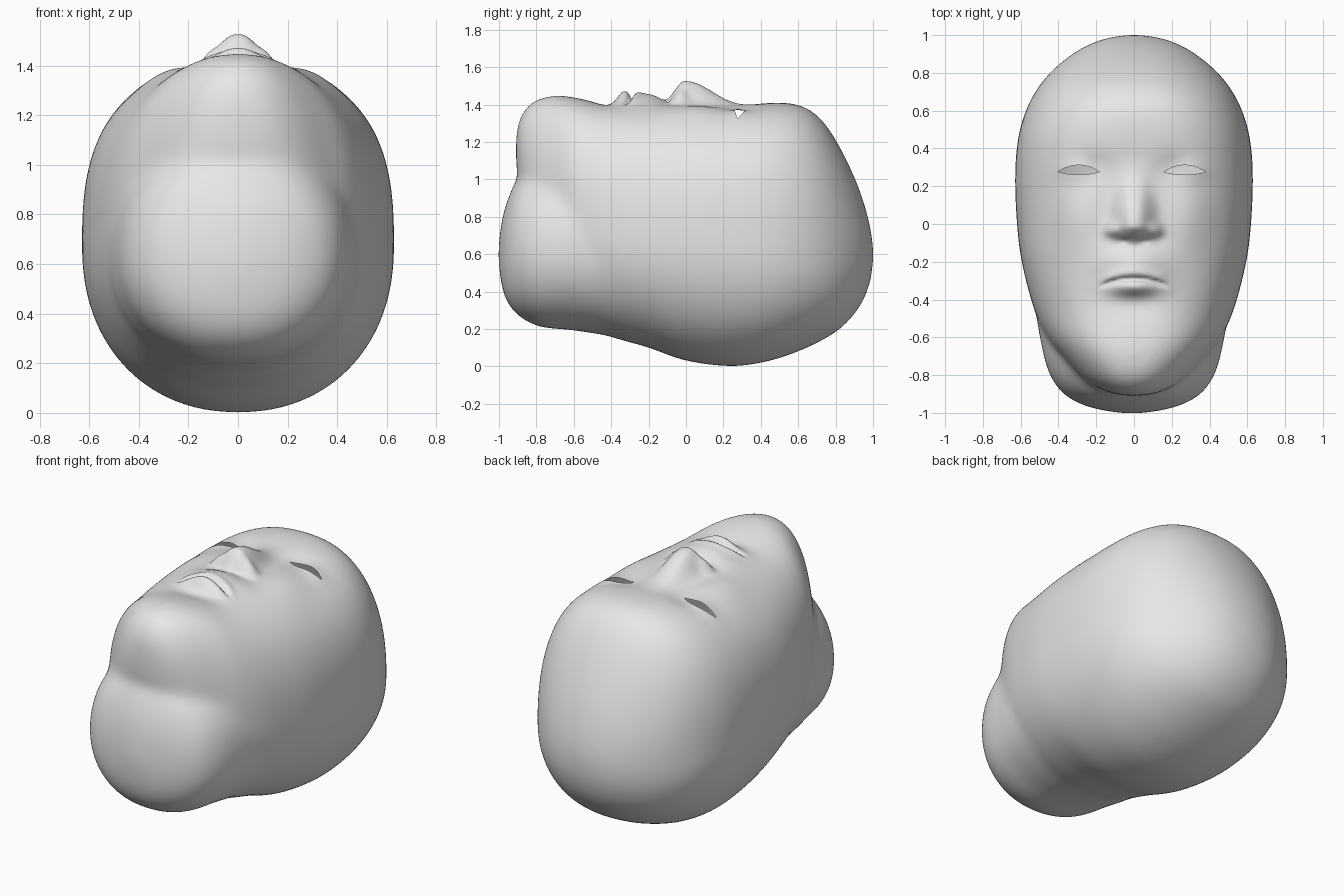
import bpy, bmesh, math
from mathutils import Vector

cube = bpy.data.objects.get("Cube")
if cube:
    bpy.data.objects.remove(cube, do_unlink=True)

grey = bpy.data.materials.new("plain_grey")
grey.use_nodes = True
grey.diffuse_color = (0.8, 0.8, 0.8, 1)
grey.node_tree.nodes["Principled BSDF"].inputs["Base Color"].default_value = grey.diffuse_color


def spline(rows, steps=6):
    """Smooth curve through rows of section values."""
    pts = [Vector(r) for r in rows]
    out = []
    for i in range(len(pts) - 1):
        a, b = pts[i], pts[i + 1]
        ta = (b - pts[max(i - 1, 0)]) * 0.5
        tb = (pts[min(i + 2, len(pts) - 1)] - a) * 0.5
        for k in range(steps):
            t = k / steps
            u = 1 - t
            out.append(a * ((1 + 2 * t) * u * u) + ta * (t * u * u)
                       + b * (t * t * (3 - 2 * t)) - tb * (t * t * u))
    return out + [pts[-1]]


def power(c, p):
    return math.copysign(abs(c) ** (2 / p), c)


def loft(bm, rows, cx, n=72):
    """Closed skin along y; row = y, half width, top, widest height, bottom, top roundness."""
    rings = []
    for y, w, top, mid, low, p in spline(rows):
        ring = []
        for i in range(n):
            a = 2 * math.pi * i / n
            c, s = math.cos(a), math.sin(a)
            q, half = (p, top - mid) if s > 0 else (2.15, mid - low)
            ring.append(bm.verts.new((cx + w * power(c, q), y, mid + half * power(s, q))))
        rings.append(ring)
    for r0, r1 in zip(rings, rings[1:]):
        for i in range(n):
            j = (i + 1) % n
            bm.faces.new((r0[i], r0[j], r1[j], r1[i]))
    bm.faces.new(rings[0])
    bm.faces.new(rings[-1])


skull = [
    (-0.91, 0.05, 1.24, 1.15, 1.08, 2.0), (-0.885, 0.155, 1.34, 1.10, 0.95, 2.1),
    (-0.815, 0.27, 1.42, 0.98, 0.75, 2.2), (-0.70, 0.38, 1.45, 0.87, 0.50, 2.35),
    (-0.60, 0.46, 1.44, 0.80, 0.33, 2.45), (-0.45, 0.53, 1.41, 0.74, 0.18, 2.5),
    (-0.20, 0.595, 1.395, 0.70, 0.10, 2.6), (0.0, 0.62, 1.385, 0.69, 0.03, 2.65),
    (0.25, 0.63, 1.39, 0.67, 0.0, 2.7), (0.45, 0.615, 1.41, 0.64, 0.03, 2.65),
    (0.60, 0.573, 1.40, 0.62, 0.08, 2.5), (0.72, 0.51, 1.325, 0.60, 0.135, 2.35),
    (0.83, 0.415, 1.16, 0.59, 0.205, 2.2), (0.93, 0.28, 0.94, 0.59, 0.32, 2.05),
    (0.985, 0.145, 0.75, 0.59, 0.45, 2.0), (1.004, 0.01, 0.61, 0.60, 0.59, 2.0)]
neck = [
    (-1.004, 0.03, 0.63, 0.60, 0.57, 2.0), (-0.988, 0.15, 0.765, 0.60, 0.44, 2.0),
    (-0.955, 0.27, 0.89, 0.61, 0.34, 2.05), (-0.89, 0.375, 1.02, 0.62, 0.265, 2.1),
    (-0.78, 0.445, 1.09, 0.63, 0.21, 2.15), (-0.62, 0.485, 1.12, 0.64, 0.195, 2.2),
    (-0.45, 0.51, 1.10, 0.63, 0.17, 2.2), (-0.25, 0.50, 1.05, 0.60, 0.15, 2.2),
    (-0.10, 0.40, 0.90, 0.58, 0.25, 2.2)]

# Head and neck, fused into one smooth skin
bm = bmesh.new()
loft(bm, skull, 0)
loft(bm, neck, -0.01)
bmesh.ops.recalc_face_normals(bm, faces=bm.faces)
mesh = bpy.data.meshes.new("head")
bm.to_mesh(mesh)
bm.free()
head = bpy.data.objects.new("head", mesh)
bpy.context.collection.objects.link(head)
bpy.ops.object.select_all(action="DESELECT")
head.select_set(True)
bpy.context.view_layer.objects.active = head

fuse = head.modifiers.new("fuse", "REMESH")
fuse.mode = "VOXEL"
fuse.voxel_size = 0.0125
soften = head.modifiers.new("soften", "SMOOTH")
soften.factor = 0.5
soften.iterations = 100
for name in ("fuse", "soften"):
    bpy.ops.object.modifier_apply(modifier=name)


def bump(x, y, cx, cy, sx, sy):
    return math.exp(-((x - cx) / sx) ** 2 - ((y - cy) / sy) ** 2)


def ease(v, a, b):
    t = min(max((v - a) / (b - a), 0), 1)
    return t * t * (3 - 2 * t)


def features(x, y):
    """Height of the facial features above the plain face."""
    ax = abs(x)
    # nose: ridge, wings and nostrils
    rise = ease(y, 0.36, 0.01)
    under = ease(y, -0.125, -0.005)
    h = (0.02 + 0.117 * rise) * rise ** 0.5 * under * math.exp(-(ax / (0.075 + 0.025 * rise)) ** 2.6)
    h += 0.035 * bump(ax, y, 0.115, -0.035, 0.04, 0.045) * ease(y, -0.1, -0.04)
    h -= 0.015 * bump(ax, y, 0.055, -0.09, 0.03, 0.016)
    # mouth: muzzle, lips and the line between them
    line = -0.29 - 0.04 * (x / 0.18) ** 2
    fade = ease(ax, 0.2, 0.12)
    h += 0.062 * bump(x, y, 0, -0.21, 0.17, 0.12)
    h += 0.014 * fade * math.exp(-((y - line - 0.03) / 0.03) ** 2)
    h += 0.05 * bump(x, y, 0, -0.335, 0.12, 0.042)
    h -= 0.03 * fade * math.exp(-((y - line) / 0.013) ** 2)
    h -= 0.012 * bump(x, y, 0, -0.43, 0.14, 0.06)
    # eye sockets, lids and cheeks
    h -= 0.02 * bump(ax, y, 0.21, 0.29, 0.09, 0.08)
    h += 0.015 * bump(ax, y, 0.29, 0.28, 0.11, 0.06)
    h += 0.03 * bump(ax, y, 0.28, 0.03, 0.14, 0.18)
    return h


for v in mesh.vertices:
    if v.co.z > 1.1:
        v.co.z += features(v.co.x, v.co.y)

# Almond eye openings, cut through the skin
FLOOR = 1.0
bm = bmesh.new()
for side in (-1, 1):
    n = 16
    upper = [(-math.cos(math.pi * i / n), 0.036) for i in range(n + 1)]
    lower = [(math.cos(math.pi * i / n), -0.015) for i in range(1, n)]
    outline = [bm.verts.new((side * (0.281 + 0.11 * u) - 0.012, 0.276 + k * (1 - u * u), FLOOR))
               for u, k in upper + lower]
    face = bm.faces.new(outline)
    top = bmesh.ops.extrude_face_region(bm, geom=[face])["geom"]
    bmesh.ops.translate(bm, vec=(0, 0, 0.7),
                        verts=[g for g in top if isinstance(g, bmesh.types.BMVert)])
bmesh.ops.recalc_face_normals(bm, faces=bm.faces)
cut_mesh = bpy.data.meshes.new("eye_cutter")
bm.to_mesh(cut_mesh)
bm.free()
cutter = bpy.data.objects.new("eye_cutter", cut_mesh)
cutter.hide_render = True
bpy.context.collection.objects.link(cutter)
cut = head.modifiers.new("eyes", "BOOLEAN")
cut.operation = "DIFFERENCE"
cut.solver = "EXACT"
cut.object = cutter
bpy.ops.object.modifier_apply(modifier="eyes")
bpy.data.objects.remove(cutter, do_unlink=True)

# Remove the socket walls so the head is a hollow shell
bm = bmesh.new()
bm.from_mesh(head.data)
bm.normal_update()
walls = []
for f in bm.faces:
    c = f.calc_center_median()
    if 0.14 < abs(c.x) < 0.42 and 0.24 < c.y < 0.34 and c.z > FLOOR - 0.01:
        if abs(f.normal.z) < 0.05 or c.z < FLOOR + 0.01:
            walls.append(f)
bmesh.ops.delete(bm, geom=walls, context="FACES")
bm.to_mesh(head.data)
bm.free()

head.data.materials.clear()
head.data.materials.append(grey)
bpy.ops.object.shade_smooth()
